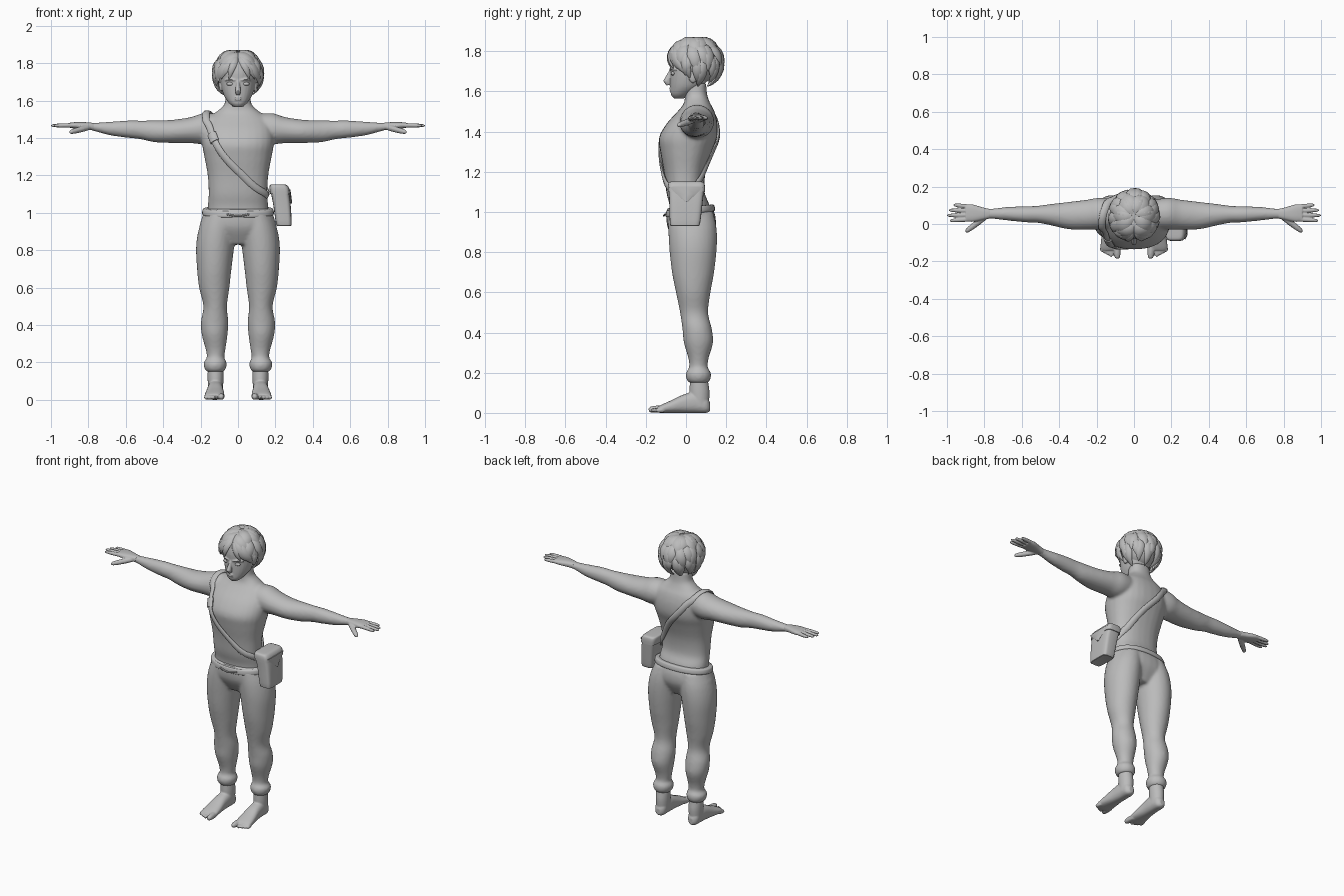
import bpy, bmesh
from math import sin, cos, pi, radians, copysign
from mathutils import Vector, Matrix
from mathutils.bvhtree import BVHTree

cube = bpy.data.objects.get("Cube")
if cube:
    bpy.data.objects.remove(cube)

grey = bpy.data.materials.new("plain grey")
grey.use_nodes = True
GREY = (0.5, 0.5, 0.5, 1)
grey.diffuse_color = GREY
grey.node_tree.nodes["Principled BSDF"].inputs["Base Color"].default_value = GREY
SIDES = ((1, "left"), (-1, "right"))


def refine(rows, k=4):
    """Smooth curve through rows of numbers."""
    out, last = [], len(rows) - 1
    for i in range(last):
        a, b, c, d = (rows[min(max(j, 0), last)] for j in range(i - 1, i + 3))
        for s in range(k):
            t = s / k
            out.append(tuple(0.5 * (2 * q + (r - p) * t + (2 * p - 5 * q + 4 * r - u) * t * t
                                    + (3 * q - p - 3 * r + u) * t ** 3)
                             for p, q, r, u in zip(a, b, c, d)))
    return out + [tuple(rows[last])]


def skin(bm, rings):
    loops = [[bm.verts.new(p) for p in ring] for ring in rings]
    n = len(loops[0])
    for a, b in zip(loops, loops[1:]):
        for i in range(n):
            j = (i + 1) % n
            bm.faces.new((a[i], a[j], b[j], b[i]))
    bm.faces.new(loops[0][::-1])
    bm.faces.new(loops[-1])


def loft(bm, axis, rows, e=2.0, n=28, k=4):
    """Rows hold position on the axis, two centre values and two radii."""
    rings = []
    for pos, c1, c2, r1, r2 in refine(rows, k):
        ring = []
        for i in range(n):
            c, s = cos(2 * pi * i / n), sin(2 * pi * i / n)
            u = c1 + r1 * copysign(abs(c) ** (2 / e), c)
            v = c2 + r2 * copysign(abs(s) ** (2 / e), s)
            ring.append({"X": (pos, u, v), "Y": (u, pos, v), "Z": (u, v, pos)}[axis])
        rings.append(ring)
    skin(bm, rings)


def sweep(bm, pts, widths, thicks, ups, n=8):
    """Flattened tube along points, with one up vector per point."""
    pts, rings = [Vector(p) for p in pts], []
    for i, p in enumerate(pts):
        t = (pts[min(i + 1, len(pts) - 1)] - pts[max(i - 1, 0)]).normalized()
        side = t.cross(ups[i]).normalized()
        up = side.cross(t)
        rings.append([p + side * widths[i] * cos(2 * pi * j / n)
                      + up * thicks[i] * sin(2 * pi * j / n) for j in range(n)])
    skin(bm, rings)


def digit(bm, start, end, r):
    """Rounded finger or toe."""
    a, b = Vector(start), Vector(end)
    stops = (0, 0.35, 0.7, 0.92, 1)
    rad = [r * f for f in (1, 1.05, 0.95, 0.75, 0.3)]
    sweep(bm, [a.lerp(b, s) for s in stops], rad, rad, [Vector((0, 0.01, 1))] * 5)


def ball(bm, loc, size):
    m = Matrix.Translation(loc) @ Matrix.Diagonal((*size, 1))
    bmesh.ops.create_uvsphere(bm, u_segments=24, v_segments=14, radius=1, matrix=m)


def finish(bm, name, side=1, voxel=0, smooth=0, angle=40):
    if side < 0:
        bmesh.ops.scale(bm, vec=(-1, 1, 1), verts=bm.verts)
    bmesh.ops.recalc_face_normals(bm, faces=bm.faces)
    mesh = bpy.data.meshes.new(name)
    bm.to_mesh(mesh)
    bm.free()
    obj = bpy.data.objects.new(name, mesh)
    bpy.context.collection.objects.link(obj)
    if voxel:
        mod = obj.modifiers.new("blend", "REMESH")
        mod.mode, mod.voxel_size = "VOXEL", voxel
        mod = obj.modifiers.new("soften", "SMOOTH")
        mod.factor, mod.iterations = 0.5, smooth
        dg = bpy.context.evaluated_depsgraph_get()
        baked = bpy.data.meshes.new_from_object(obj.evaluated_get(dg))
        obj.modifiers.clear()
        obj.data = baked
    obj.data.materials.clear()
    obj.data.materials.append(grey)
    obj.data.shade_smooth()
    obj.data.set_sharp_from_angle(angle=radians(angle))
    return obj


# Torso, neck and arms blended into one surface
bm = bmesh.new()
arm = [(.08, .05, 1.455, .075, .07), (.18, .055, 1.45, .085, .083), (.25, .05, 1.442, .08, .07),
       (.35, .045, 1.435, .073, .062), (.45, .05, 1.436, .056, .058), (.52, .052, 1.443, .045, .05),
       (.58, .052, 1.447, .043, .047), (.68, .055, 1.45, .036, .037), (.76, .055, 1.458, .027, .024),
       (.8, .055, 1.463, .03, .018)]
for s, _ in SIDES:
    loft(bm, "X", [(s * r[0], *r[1:]) for r in arm])
loft(bm, "Z", [(.95, 0, .02, .16, .1), (1.03, 0, .018, .162, .1), (1.1, 0, -.003, .157, .095),
               (1.2, 0, -.006, .162, .104), (1.3, 0, .0, .18, .128), (1.37, 0, .01, .192, .144),
               (1.44, 0, .03, .19, .126), (1.5, 0, .05, .165, .092), (1.54, 0, .055, .115, .066),
               (1.58, 0, .05, .073, .056), (1.64, 0, .045, .066, .055)], e=2.3)
torso = finish(bm, "torso_and_arms", voxel=.009, smooth=6)

# Hands
for s, label in SIDES:
    bm = bmesh.new()
    loft(bm, "X", [(.77, .055, 1.46, .025, .02), (.81, .055, 1.464, .034, .02),
                   (.86, .058, 1.467, .046, .018), (.9, .06, 1.468, .046, .014)], e=2.5)
    for i, tip in enumerate((.985, 1.0, .99, .965)):
        digit(bm, (.87, .026 + .022 * i, 1.468), (tip, .018 + .028 * i, 1.466), .0115)
    digit(bm, (.8, .035, 1.457), (.9, -.042, 1.43), .016)
    finish(bm, label + "_hand", s, voxel=.004, smooth=2)

# Trousers with gathered cuffs
bm = bmesh.new()
leg = [(1.0, .09, .025, .085, .11), (.92, .108, .032, .1, .12), (.82, .122, .035, .102, .118),
       (.7, .127, .035, .092, .105), (.6, .127, .036, .081, .086), (.5, .122, .04, .063, .07),
       (.42, .125, .055, .073, .073), (.35, .125, .062, .069, .073), (.27, .12, .062, .053, .05),
       (.225, .12, .062, .047, .047), (.2, .122, .062, .061, .062), (.17, .122, .062, .058, .061),
       (.15, .122, .062, .046, .047)]
for s, _ in SIDES:
    loft(bm, "Z", [(r[0], s * r[1], *r[2:]) for r in leg])
loft(bm, "Z", [(1.02, 0, .02, .178, .113), (.97, 0, .025, .194, .123),
               (.91, 0, .028, .2, .115), (.83, 0, .03, .1, .07)], e=2.2)
finish(bm, "trousers", voxel=.009, smooth=5)

# Waistband, lower at the front, with a drawstring
bm = bmesh.new()
loft(bm, "Z", [(.985, 0, .022, .18, .115), (.99, 0, .022, .191, .123), (1.01, 0, .021, .19, .121),
               (1.02, 0, .02, .182, .114), (1.02, 0, .02, .15, .09)], e=2.2, n=48, k=3)
for v in bm.verts:
    v.co.z += .13 * v.co.y
sweep(bm, refine([(-.06, -.1, .992), (0, -.11, .982), (.06, -.1, .992)]),
      [.005] * 9, [.005] * 9, [Vector((0, -1, 0))] * 9)
finish(bm, "waistband")

# Bare feet
for s, label in SIDES:
    bm = bmesh.new()
    loft(bm, "Z", [(.03, .12, .068, .038, .045), (.1, .12, .067, .042, .05),
                   (.15, .12, .065, .042, .046), (.2, .12, .062, .04, .042)])
    loft(bm, "Y", [(.12, .12, .03, .015, .02), (.1, .12, .04, .034, .04), (.05, .12, .052, .04, .052),
                   (-.01, .122, .046, .043, .046), (-.07, .124, .032, .05, .032),
                   (-.12, .126, .021, .053, .021), (-.14, .126, .016, .048, .015)], e=2.4)
    digit(bm, (.093, -.11, .019), (.088, -.186, .016), .019)
    for i in range(4):
        digit(bm, (.121 + .015 * i, -.11, .014), (.122 + .017 * i, -.176 + .009 * i, .012), .012)
    for v in bm.verts:
        v.co.z = max(v.co.z, 0)
    finish(bm, label + "_foot", s, voxel=.005, smooth=2)

# Head with nose, brows, lips and ears
bm = bmesh.new()
loft(bm, "Z", [(1.565, 0, -.035, .022, .025), (1.585, 0, -.025, .047, .05), (1.62, 0, .0, .072, .078),
               (1.66, 0, .015, .086, .094), (1.7, 0, .025, .093, .104), (1.76, 0, .035, .098, .115),
               (1.82, 0, .04, .083, .1), (1.86, 0, .04, .035, .05)], e=2.1)
front = Vector((0, -1, 0))
sweep(bm, [(0, -.07, 1.71), (0, -.082, 1.68), (0, -.097, 1.65), (0, -.088, 1.632)],
      [.008, .011, .016, .012], [.01, .014, .018, .01], [front] * 4)
for z in (1.606, 1.616):
    sweep(bm, [(-.026, -.058, z), (-.01, -.072, z), (.01, -.072, z), (.026, -.058, z)],
          [.003, .006, .006, .003], [.005, .012, .012, .005], [front] * 4)
for s, _ in SIDES:
    sweep(bm, [(s * .014, -.076, 1.708), (s * .045, -.072, 1.715), (s * .07, -.045, 1.708)],
          [.005, .006, .004], [.008, .01, .008], [front] * 3)
    ball(bm, (s * .095, .035, 1.675), (.012, .022, .034))
finish(bm, "head", voxel=.0045, smooth=2)

# Eyes
for s, label in SIDES:
    bm = bmesh.new()
    ball(bm, (s * .041, -.065, 1.689), (.021, .011, .01))
    finish(bm, label + "_eye")

# Hair: a cap covered by layered tapered locks
bm = bmesh.new()
ball(bm, (0, .05, 1.75), (.117, .117, .115))


def lock(a0, a1, p0, p1, w, lift=.1):
    """Lock from one azimuth and polar angle to another, zero azimuth being the front."""
    pts, ups = [], []
    for i in range(8):
        t = i / 7
        a, p = radians(a0 + (a1 - a0) * t), radians(p0 + (p1 - p0) * t)
        d = Vector((sin(p) * sin(a), -sin(p) * cos(a), cos(p)))
        grow = .96 + .05 * sin(pi * t) + lift * t * t
        pts.append(Vector((0, .043, 1.742)) + Vector((d.x * .122, d.y * .13, d.z * .125)) * grow)
        ups.append(d)
    shape = (.45, .75, .95, 1, .95, .75, .45, .03)
    sweep(bm, pts, [w * f for f in shape], [.016 * f for f in shape], ups, n=6)


for i in range(13):
    a = 75 + 210 * i / 12
    sway = 9 if i % 2 else -7
    lock(a, a + sway, 70, 128 + 12 * (i % 3) - 10 * (i in (0, 12)), .028, .12)
for i in range(12):
    a = 65 + 230 * i / 11
    lock(a - 6, a + (10 if i % 3 else -8), 38, 98 + 10 * (i % 2), .034, .13)
for i in range(10):
    a = 60 + 240 * i / 9
    lock(a, a + (12 if i % 2 else -10), 6, 66 + 8 * (i % 2), .038, .09)
# Fringe swept out from the centre parting
for s, _ in SIDES:
    lock(s * 5, s * 62, 22, 80, .038, .06)
    lock(s * 8, s * 48, 30, 103, .03, .06)
    lock(s * 10, s * 72, 34, 116, .032, .1)
    lock(s * 6, s * (24 if s < 0 else 32), 36, 104, .022, .03)
    lock(s * 60, s * 78, 50, 128, .028, .08)
finish(bm, "hair", angle=55)

# Shoulder strap laid on the body
bm = bmesh.new()
tree = BVHTree.FromPolygons([v.co for v in torso.data.vertices],
                            [tuple(p.vertices) for p in torso.data.polygons])
hints = [(.19, -.05, 1.09), (.1, -.12, 1.135), (0, -.14, 1.22), (-.09, -.15, 1.31), (-.145, -.12, 1.41),
         (-.17, -.04, 1.5), (-.165, .05, 1.56), (-.13, .14, 1.5), (-.07, .18, 1.42), (.02, .17, 1.31),
         (.1, .14, 1.21), (.16, .08, 1.14), (.2, .03, 1.1)]
path, ups = [], []
for h in refine(hints):
    spot, normal, _, _ = tree.find_nearest(Vector(h))
    path.append(spot + normal * .008)
    ups.append(normal)
sweep(bm, path, [.019] * len(path), [.008] * len(path), ups)
finish(bm, "shoulder_strap")
bm = bmesh.new()
sweep(bm, path[15:18], [.026] * 3, [.014] * 3, ups[15:18])
finish(bm, "strap_buckle")

# Hip bag with a lid and a pointed flap
bm = bmesh.new()
loft(bm, "Z", [(.932, .245, -.005, .034, .065), (.942, .245, -.005, .042, .075),
               (1.05, .234, 0, .047, .083), (1.12, .222, .002, .049, .088)], e=5, n=32)
finish(bm, "hip_bag")
bm = bmesh.new()
loft(bm, "Z", [(1.1, .225, .002, .053, .092), (1.13, .221, .002, .053, .092),
               (1.148, .216, .002, .045, .085), (1.152, .214, .002, .03, .06)], e=5, n=32)
sweep(bm, [(.274, .002, 1.125), (.279, .002, 1.09), (.284, .002, 1.05)],
      [.085, .05, .006], [.006] * 3, [Vector((1, 0, 0))] * 3)
finish(bm, "bag_lid")
